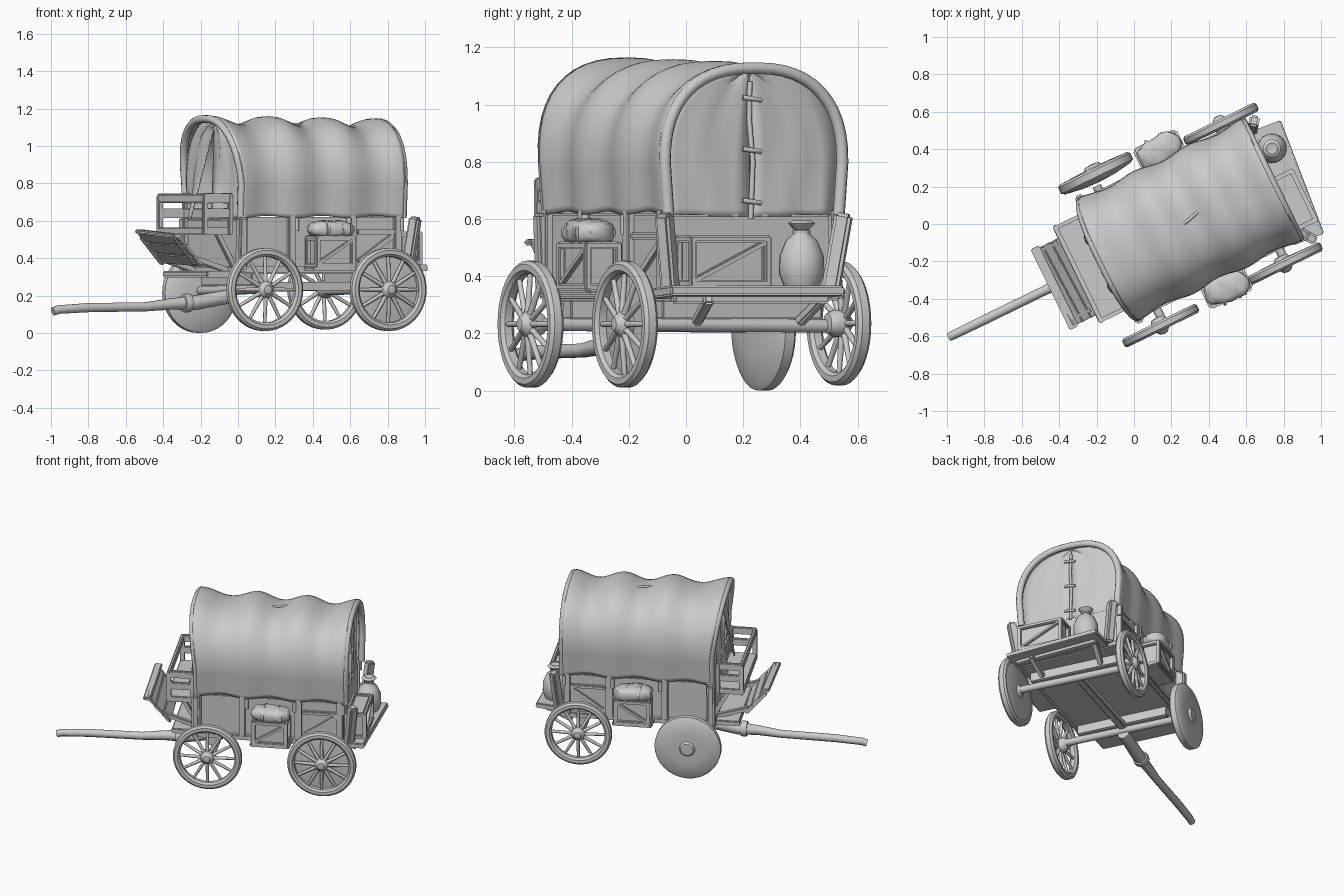
import bpy, bmesh, math
from mathutils import Vector, Matrix

if "Cube" in bpy.data.objects:
    bpy.data.objects.remove(bpy.data.objects["Cube"])

grey = bpy.data.materials.new("plain grey")
grey.diffuse_color = (0.6, 0.6, 0.6, 1)
grey.use_nodes = True
grey.node_tree.nodes["Principled BSDF"].inputs["Base Color"].default_value = grey.diffuse_color

# ---------- helpers (wagon built along x, front at -x, centred on y = 0) ----------
def finish(name, bm):
    me = bpy.data.meshes.new(name)
    bmesh.ops.recalc_face_normals(bm, faces=bm.faces)
    bm.to_mesh(me)
    bm.free()
    ob = bpy.data.objects.new(name, me)
    bpy.context.collection.objects.link(ob)
    me.materials.append(grey)
    return ob

def box(name, c, size, rot=(0, 0, 0), bevel=0.006):
    bm = bmesh.new()
    bmesh.ops.create_cube(bm, size=1, matrix=Matrix.Diagonal((*size, 1)))
    bmesh.ops.bevel(bm, geom=bm.edges[:], offset=min(bevel, min(size) * 0.3), segments=2, affect='EDGES')
    r = [Matrix.Rotation(math.radians(a), 4, ax) for a, ax in zip(rot, 'XYZ')]
    bm.transform(Matrix.Translation(c) @ r[2] @ r[1] @ r[0])
    return finish(name, bm)

def beam(name, p, q, w, t):
    """square bar from p to q"""
    p, q = Vector(p), Vector(q)
    bm = bmesh.new()
    bmesh.ops.create_cube(bm, size=1, matrix=Matrix.Diagonal((w, t, (q - p).length, 1)))
    bmesh.ops.bevel(bm, geom=bm.edges[:], offset=min(w, t) * 0.2, segments=2, affect='EDGES')
    bm.transform(Matrix.Translation((p + q) / 2) @ (q - p).to_track_quat('Z', 'Y').to_matrix().to_4x4())
    return finish(name, bm)

def tube(name, pts, r, radii=None):
    cu = bpy.data.curves.new(name, 'CURVE')
    cu.dimensions, cu.bevel_depth, cu.bevel_resolution, cu.use_fill_caps = '3D', r, 3, True
    sp = cu.splines.new('POLY')
    sp.points.add(len(pts) - 1)
    for i, p in enumerate(pts):
        sp.points[i].co = (*p, 1)
        sp.points[i].radius = radii[i] if radii else 1
    ob = bpy.data.objects.new(name, cu)
    cu.materials.append(grey)
    bpy.context.collection.objects.link(ob)
    return ob

def lathe(name, prof, m, n=32):
    """profile of (radius, height) spun round z, placed by matrix m"""
    bm = bmesh.new()
    vs = [bm.verts.new((r, 0, z)) for r, z in prof]
    es = [bm.edges.new(e) for e in zip(vs, vs[1:])]
    bmesh.ops.spin(bm, geom=vs + es, axis=(0, 0, 1), cent=(0, 0, 0), steps=n, angle=2 * math.pi)
    bmesh.ops.remove_doubles(bm, verts=bm.verts, dist=1e-4)
    bm.transform(m)
    return finish(name, bm)

def blob(name, c, size, rot=0):
    bm = bmesh.new()
    bmesh.ops.create_uvsphere(bm, u_segments=20, v_segments=12, radius=1)
    for v in bm.verts:  # boxy, slightly lumpy cushion
        v.co = Vector([math.copysign(abs(k) ** 0.7, k) for k in v.co]) * (1 + 0.05 * math.sin(9 * v.co.x + 5 * v.co.y))
    bm.transform(Matrix.Translation(c) @ Matrix.Rotation(rot, 4, 'Z') @ Matrix.Diagonal((*size, 1)))
    return finish(name, bm)

# ---------- wheels ----------
def wheel(tag, x, y, z, r, spoked=True, backing=False):
    s = 1 if y > 0 else -1
    m = Matrix.Translation((x, y, z)) @ Matrix.Rotation(-s * math.pi / 2, 4, 'X')  # profile +z faces outward
    if spoked:
        a = r - 0.045
        lathe(tag + "_rim", [(a, -.014), (a + .012, -.026), (r - .012, -.026), (r, -.014), (r, .014),
                             (r - .012, .026), (a + .012, .026), (a, .014), (a, -.014)], m, 40)
        for i in range(12):
            t = 2 * math.pi * i / 12
            p = [m @ Vector((k * math.cos(t), k * math.sin(t), h)) for k, h in ((.03, .012), (a + .01, 0))]
            tube(tag + "_spoke", p, .0105, [1.1, .85])
        lathe(tag + "_hub", [(0, -.05), (.035, -.045), (.048, -.02), (.046, .018), (.03, .034), (.022, .044), (0, .048)], m, 20)
        if backing:
            lathe(tag + "_back_disc", [(0, -.03), (a, -.026), (a + .02, -.018), (a, -.014), (0, -.014)], m, 40)
    else:
        lathe(tag + "_solid_disc", [(0, -.05), (.1, -.045), (r - .02, -.03), (r, -.018), (r, .018),
                                    (r - .015, .03), (.1, .034), (.05, .036), (.04, .05), (0, .054)], m, 40)

wheel("front_right_wheel", -.11, -.441, .232, .222)
wheel("front_left_wheel", -.066, .443, .214, .214, spoked=False)
wheel("rear_right_wheel", .628, -.434, .232, .222, backing=True)
wheel("rear_left_wheel", .652, .387, .235, .217)

# axles, bolsters and reach pole
for tag, x in (("front", -.09), ("rear", .64)):
    tube(tag + "_axle", [(x, -.42, .232), (x, .38, .225)], .024)
    box(tag + "_bolster", (x, 0, .285), (.07, .62, .07))
box("reach_pole", (.27, 0, .25), (.75, .05, .045))

# tongue with collar
tube("tongue", [(-1.153, 0, .115), (-1.12, 0, .125), (-.95, 0, .135), (-.6, 0, .14), (-.45, 0, .155),
                (-.32, 0, .16), (-.08, 0, .2)], .03, [.75, .8, .85, .85, 1.05, 1.35, 1.3])
lathe("tongue_collar", [(0, -.02), (.048, -.02), (.052, 0), (.048, .02), (0, .02)],
      Matrix.Translation((-.36, 0, .16)) @ Matrix.Rotation(math.pi / 2, 4, 'Y'), 16)

# ---------- body ----------
box("bed", (.28, 0, .335), (1.0, .66, .04))
box("front_platform", (-.27, 0, .315), (.2, .54, .035))
box("front_wall", (-.19, 0, .48), (.025, .62, .26))
box("rear_wall", (.73, 0, .48), (.025, .62, .27))
for s in (-1, 1):
    box("side_wall", (.27, s * .315, .485), (.93, .025, .27))
    box("side_sill", (.27, s * .335, .34), (1.0, .04, .035))
    for x in (-.19, .1, .46, .73):
        box("side_post", (x, s * .335, .485), (.045, .035, .3))
    beam("side_panel_brace", (.5, s * .33, .38), (.72, s * .33, .53), .02, .03)
    box("side_panel_rail", (.61, s * .333, .54), (.24, .03, .025))
    beam("front_corner_post", (-.2, s * .34, .33), (-.2, s * .35, .62), .05, .06)
    beam("tail_corner_post", (.79, s * .31 - .025, .34), (.82, s * .35 - .025, .62), .055, .06)

# ---------- tail platform and its load (slightly askew) ----------
box("tail_platform", (.83, -.05, .345), (.18, .65, .035), (0, -3, -5))
box("tail_beam", (.84, -.05, .325), (.04, .58, .04), (0, 0, -5))
for s in (-1, 1):
    beam("tail_brace", (.72, s * .2, .24), (.86, s * .22, .32), .035, .035)

def crate(tag, c, size):
    cx, cy, cz = c
    sx, sy, sz = (k / 2 for k in size)
    box(tag, c, [k - .02 for k in size])
    for a in (-1, 1):
        for b in (-1, 1):
            box(tag + "_upright", (cx + a * sx, cy + b * sy, cz), (.026, .026, size[2]))
            box(tag + "_long_rail", (cx, cy + a * sy, cz + b * (sz - .012)), (size[0], .024, .026))
            box(tag + "_short_rail", (cx + a * sx, cy, cz + b * (sz - .012)), (.024, size[1], .026))
        if size[1] > size[0]:
            beam(tag + "_brace", (cx + a * sx, cy - sy, cz - sz + .02), (cx + a * sx, cy + sy, cz + sz - .02), .02, .018)
        else:
            beam(tag + "_brace", (cx - sx, cy + a * sy, cz - sz + .02), (cx + sx, cy + a * sy, cz + sz - .02), .018, .02)

crate("tail_crate", (.825, -.15, .452), (.115, .29, .18))
lathe("tail_sack", [(0, 0), (.062, .005), (.08, .05), (.078, .11), (.055, .165), (.026, .19), (.024, .2),
                    (.048, .225), (.03, .235), (0, .225)], Matrix.Translation((.84, .15, .36)), 18)
lathe("sack_tie", [(.02, 0), (.032, .004), (.032, .014), (.02, .018)], Matrix.Translation((.84, .15, .546)), 14)

# ---------- side crates with bedrolls ----------
for s in (-1, 1):
    y = .41 * s if s < 0 else .4
    crate("side_crate", (.295, y, .435), (.21, .12, .17))
    box("side_shelf", (.295, y * .97, .345), (.26, .15, .02))
    blob("bedroll", (.295, y * 1.01, .553), (.125, .075, .046), s * .12)
    for x in (.25, .34):
        lathe("bedroll_strap", [(.9, -.1), (1.08, -.1), (1.08, .1), (.9, .1)], Matrix.Translation((x, y * 1.01, .553))
              @ Matrix.Diagonal((.08, .075, .047, 1)) @ Matrix.Rotation(math.pi / 2, 4, 'Y'), 20)

# ---------- driver's seat and footboard ----------
box("seat_board", (-.31, 0, .545), (.18, .56, .04))
for z in (.64, .72):
    box("seat_back_rail", (-.235, 0, z), (.022, .58, .055))
    for s in (-1, 1):
        box("seat_arm_rail", (-.31, s * .275, z), (.17, .022, .05))
box("seat_front_rail", (-.385, 0, .72), (.024, .58, .045))
for s in (-1, 1):
    for x in (-.385, -.235):
        box("seat_post", (x, s * .275, .63), (.028, .028, .21))
    beam("seat_support", (-.2, s * .24, .36), (-.3, s * .24, .54), .03, .03)
    beam("footboard_arm", (-.2, s * .2, .33), (-.42, s * .2, .4), .035, .03)
    beam("footboard_strut", (-.4, s * .2, .37), (-.53, s * .2, .52), .03, .03)
for i in range(3):
    box("footboard_plank", (-.415 - .05 * i, -.01, .395 + .057 * i), (.02, .46, .074), (3, -42, 0))
box("footboard_cap", (-.532, -.01, .53), (.05, .48, .022), (3, 0, 0))

# ---------- canvas cover ----------
X0, X1, BASE = -.2, .765, .615
def arch(x, a, grow=1.0):
    """point on the canvas at length x, a from 0 (right hem) to 1 (left hem)"""
    sag = (1 - math.cos(2 * math.pi * 3 * (x - X0) / (X1 - X0))) / 2
    w = (.358 - .02 * sag) * grow
    rise = (.357 - .045 * sag - .018 * (x - X0)) * grow
    if a < .2 or a > .8:
        k = min(a, 1 - a) / .2
        y, z = 1 - .04 * (1 - k), BASE + .012 * sag + (.185 - .012 * sag) * k
        return Vector((x, math.copysign(y * w, a - .5), z))
    t = math.pi * (a - .2) / .6
    cy, sz = -math.cos(t), max(0.0, math.sin(t))
    lean = .05 * sz * (1 - min(1, (x - X0) / .25))
    return Vector((x - lean, math.copysign(abs(cy) ** .82, cy) * w, .8 + rise * sz ** .85))

bm = bmesh.new()
NX, NA = 48, 40
grid = [[bm.verts.new(arch(X0 + (X1 - X0) * i / NX, j / NA)) for j in range(NA + 1)] for i in range(NX + 1)]
for i in range(NX):
    for j in range(NA):
        bm.faces.new((grid[i][j], grid[i + 1][j], grid[i + 1][j + 1], grid[i][j + 1]))
cover = finish("canvas_cover", bm)
mod = cover.modifiers.new("thickness", 'SOLIDIFY')
mod.thickness, mod.offset = .015, 0
for tag, x in (("front", X0), ("rear", X1)):
    tube(tag + "_hem", [arch(x, j / 40, .965) for j in range(41)], .021)
for s in (0, 1):
    for k in range(4):
        p = arch(X0 + (X1 - X0) * k / 3 * .97 + .015, s)
        tube("cover_tie", [p, p + Vector((0, 0, -.07))], .014)

# end curtains: two cloth halves meeting at the crown
def curtain(tag, x, gap, lean, ref, fold):
    for s in (0, 1):
        bm = bmesh.new()
        rows = []
        for j in range(21):
            t = j / 20
            o = arch(ref, (.5 * t if s == 0 else 1 - .5 * t), .95)
            o.x = x
            inner = Vector((x + lean * (1 - t), (2 * s - 1) * gap * (1 - t), BASE - .01 + (1.12 - BASE) * t))
            rows.append([bm.verts.new(o.lerp(inner, k / 6) + Vector((fold * math.sin(k * 2.1 + 5 * t) * (0 < k < 6), 0, 0)))
                         for k in range(7)])
        for a, b in zip(rows, rows[1:]):
            for k in range(6):
                bm.faces.new((a[k], a[k + 1], b[k + 1], b[k]))
        ob = finish(tag, bm)
        ob.modifiers.new("thickness", 'SOLIDIFY').thickness = .008

curtain("rear_curtain", .73, .003, .012, X1, .006)
curtain("front_curtain", -.19, .13, -.08, X0, .01)
tube("rear_seam", [(.742, 0, .6), (.747, .006, .8), (.738, -.004, .95), (.735, 0, 1.08)], .009)
for z in (.66, .84, 1.02):
    tube("rear_curtain_tie", [(.75, -.035, z + .005), (.76, 0, z), (.75, .035, z - .004)], .009)
tube("roof_tie", [(.2, -.01, 1.11), (.27, 0, 1.115), (.34, .02, 1.115)], .009)

# ---------- smooth shading, then turn the whole wagon ----------
bpy.context.view_layer.update()
turn = Matrix.Rotation(math.radians(26), 4, 'Z') @ Matrix.Translation((0, -.11, 0))
bpy.ops.object.select_all(action='DESELECT')
for ob in bpy.context.scene.objects:
    ob.matrix_world = turn @ ob.matrix_world
    if ob.type == 'MESH':
        ob.select_set(True)
        bpy.context.view_layer.objects.active = ob
bpy.ops.object.shade_smooth_by_angle(angle=math.radians(40))
